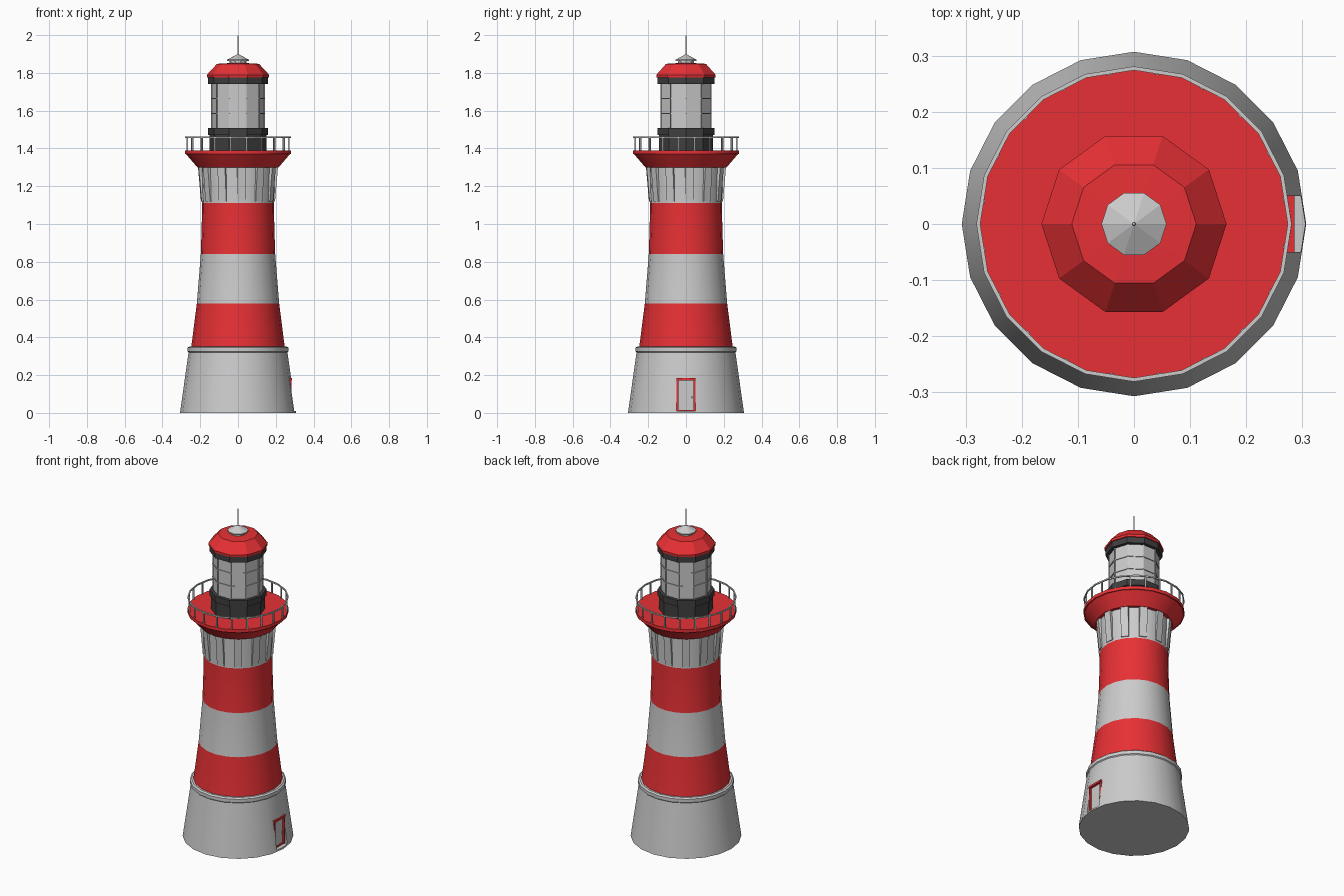
import bpy, bmesh
from math import sin, cos, pi, radians
from mathutils import Matrix, Vector

if "Cube" in bpy.data.objects:
    bpy.data.objects.remove(bpy.data.objects["Cube"])


def material(name, rgb):
    m = bpy.data.materials.new(name)
    m.diffuse_color = (*rgb, 1)
    m.use_nodes = True
    m.node_tree.nodes["Principled BSDF"].inputs["Base Color"].default_value = m.diffuse_color
    return m


RED = material("red", (0.8, 0.03, 0.035))
GREY = material("grey", (0.8, 0.8, 0.8))
DARK = material("dark", (0.05, 0.05, 0.05))


def finish(name, bm, mats, smooth=None):
    bmesh.ops.recalc_face_normals(bm, faces=bm.faces[:])
    me = bpy.data.meshes.new(name)
    bm.to_mesh(me)
    bm.free()
    for m in mats:
        me.materials.append(m)
    ob = bpy.data.objects.new(name, me)
    bpy.context.collection.objects.link(ob)
    if smooth:
        bpy.ops.object.select_all(action='DESELECT')
        ob.select_set(True)
        bpy.context.view_layer.objects.active = ob
        bpy.ops.object.shade_smooth_by_angle(angle=radians(smooth))
    return ob


def lathe(name, profile, sides, mats, bands=None, smooth=None, ring=False):
    """Revolve (radius, z) points; a ring joins the last point to the first."""
    bm = bmesh.new()
    rows = []
    for r, z in profile:
        if r == 0:
            rows.append([bm.verts.new((0, 0, z))] * sides)
        else:
            rows.append([bm.verts.new((r * cos(2 * pi * k / sides), r * sin(2 * pi * k / sides), z))
                         for k in range(sides)])
    pairs = list(zip(rows, rows[1:]))
    if ring:
        pairs.append((rows[-1], rows[0]))
    for i, (a, b) in enumerate(pairs):
        for k in range(sides):
            j = (k + 1) % sides
            quad = list(dict.fromkeys((a[k], a[j], b[j], b[k])))
            f = bm.faces.new(quad)
            f.material_index = bands[i] if bands else 0
    return finish(name, bm, mats, smooth)


def add_box(bm, lo, hi, angle=0, lean=0):
    """Box between two corners; lean shifts the top outwards, then turn about z."""
    lo, hi = Vector(lo), Vector(hi)
    vs = bmesh.ops.create_cube(bm, size=1)["verts"]
    for v in vs:
        top = v.co.z > 0
        v.co = Vector([(lo[i] + hi[i]) / 2 + v.co[i] * (hi[i] - lo[i]) for i in range(3)])
        if top:
            v.co.x += lean
    bmesh.ops.rotate(bm, verts=vs, cent=(0, 0, 0), matrix=Matrix.Rotation(angle, 3, 'Z'))


# Striped tower with moulding and flared gallery deck
tower = lathe("tower", [
    (0, 0), (0.307, 0), (0.262, 0.32), (0.267, 0.325), (0.267, 0.345), (0.258, 0.352),
    (0.247, 0.352), (0.218, 0.58), (0.197, 0.84), (0.192, 1.0), (0.191, 1.11),
    (0.197, 1.30), (0.215, 1.30), (0.275, 1.37), (0.281, 1.37), (0.281, 1.39), (0, 1.39)],
    20, [GREY, RED], [0, 0, 0, 0, 0, 0, 1, 0, 1, 1, 0, 1, 1, 1, 1, 1], 30)

# Door recess cutter
bm = bmesh.new()
add_box(bm, (0.272, -0.05, 0.01), (0.36, 0.05, 0.18))
cutter = finish("door_recess_cutter", bm, [GREY])
cutter.hide_render = True
cutter.display_type = 'WIRE'
cut = tower.modifiers.new("door_recess", 'BOOLEAN')
cut.operation = 'DIFFERENCE'
cut.solver = 'EXACT'
cut.object = cutter

# Door frame and handle
bm = bmesh.new()
for s in (-1, 1):
    add_box(bm, (0.27, s * 0.046 - 0.005, 0.01), (0.283, s * 0.046 + 0.005, 0.18))
add_box(bm, (0.27, -0.051, 0.172), (0.286, 0.051, 0.184))
add_box(bm, (0.27, -0.041, 0.01), (0.28, 0.041, 0.016))
finish("door_frame", bm, [RED])
bm = bmesh.new()
add_box(bm, (0.27, 0.03, 0.075), (0.28, 0.035, 0.09))
finish("door_handle", bm, [GREY])

# Brackets under the gallery
bm = bmesh.new()
for k in range(12):
    add_box(bm, (0.165, -0.022, 1.12), (0.195, 0.022, 1.305), radians(5 + 30 * k), 0.016)
finish("gallery_brackets", bm, [GREY])

# Gallery railing
bm = bmesh.new()
for k in range(20):
    add_box(bm, (0.269, -0.004, 1.385), (0.276, 0.004, 1.458), radians(9.5 + 18 * k))
finish("railing_posts", bm, [GREY])
lathe("railing_top", [(0.274, 1.454), (0.281, 1.454), (0.281, 1.462), (0.274, 1.462)],
      20, [GREY], ring=True)

# Lantern room
lathe("lantern_base", [(0.151, 1.385), (0.151, 1.47), (0.158, 1.47), (0.158, 1.507), (0.13, 1.507)],
      10, [DARK])
lathe("lantern_glass", [(0.138, 1.50), (0.138, 1.745)], 10, [GREY])
bm = bmesh.new()
for k in range(10):
    add_box(bm, (0.134, -0.003, 1.505), (0.142, 0.003, 1.742), k * pi / 5)
finish("lantern_mullions", bm, [GREY])
for i, z in enumerate((1.585, 1.665)):
    lathe(f"lantern_bar_{i + 1}", [(0.136, z - 0.003), (0.143, z - 0.003), (0.143, z + 0.003), (0.136, z + 0.003)],
          10, [GREY], ring=True)
lathe("lantern_top_band", [(0.13, 1.74), (0.158, 1.74), (0.158, 1.778)], 10, [DARK])

# Roof, cap and spire
lathe("roof", [(0.15, 1.776), (0.164, 1.776), (0.165, 1.79), (0.135, 1.832), (0.111, 1.85), (0, 1.85)][:3]
      + [(0.111, 1.848), (0.04, 1.852)], 10, [RED])
lathe("roof_cap", [(0.045, 1.848), (0.045, 1.863), (0.058, 1.863), (0.058, 1.87), (0, 1.9)], 10, [GREY])
lathe("spire", [(0.004, 1.89), (0.003, 1.998), (0, 2.0)], 8, [GREY])
